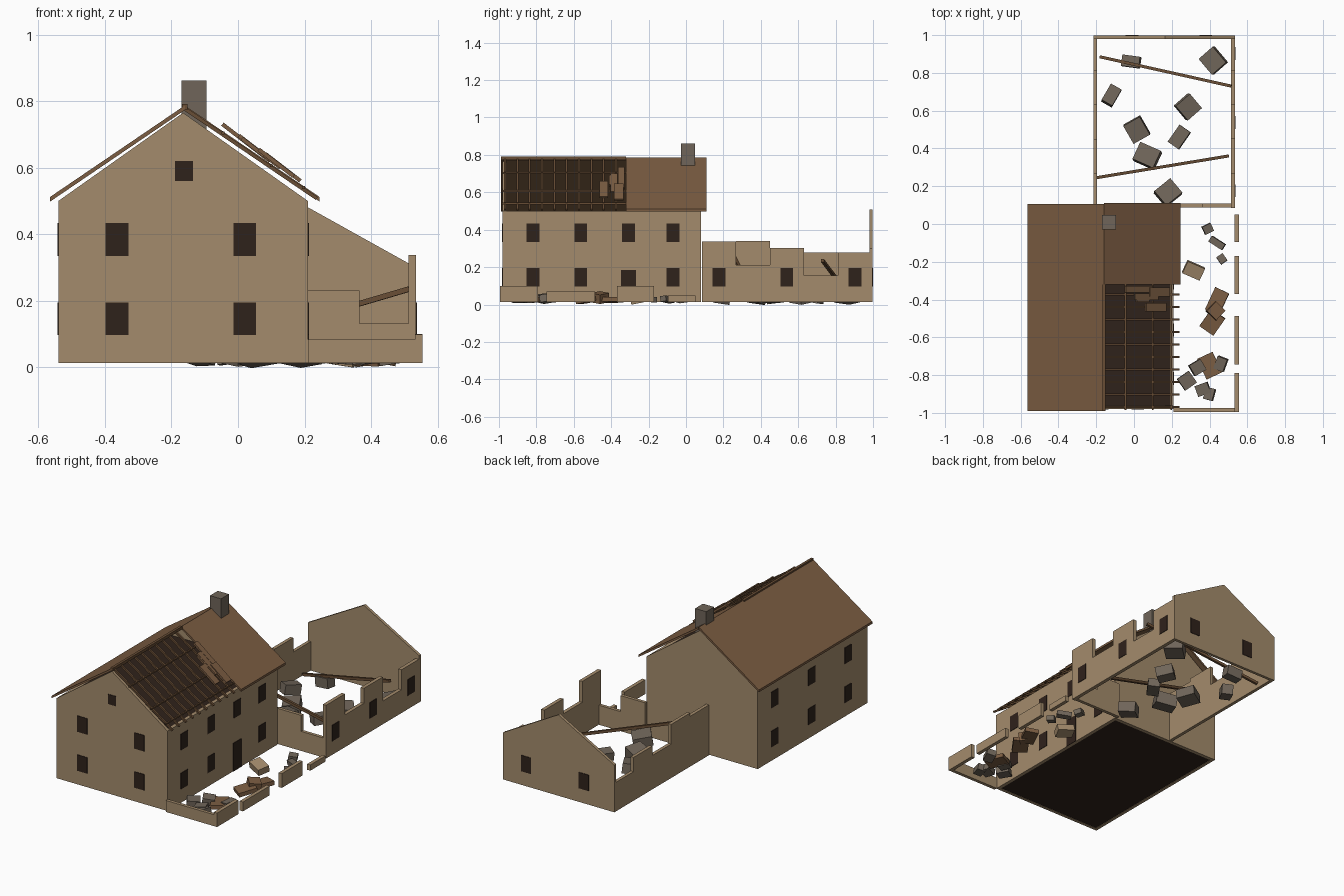
import bpy, bmesh, math, random
from mathutils import Matrix, Vector

random.seed(4)
G = 0.013          # ground level of the walls
RX, RZ = -0.16, 0.787   # ridge line
SLOPE = math.atan2(0.275, 0.405)


def material(name, rgb):
    m = bpy.data.materials.new(name)
    m.diffuse_color = (*rgb, 1)
    return m


WALL = material("plaster", (0.37, 0.26, 0.15))
ROOF = material("roof_brown", (0.20, 0.11, 0.055))
WOOD = material("timber", (0.14, 0.075, 0.035))
DARK = material("dark_opening", (0.028, 0.016, 0.011))
STONE = material("stone", (0.16, 0.13, 0.10))


def finish(name, bm, mat):
    bmesh.ops.recalc_face_normals(bm, faces=bm.faces)
    me = bpy.data.meshes.new(name)
    bm.to_mesh(me)
    bm.free()
    me.materials.append(mat)
    ob = bpy.data.objects.new(name, me)
    bpy.context.collection.objects.link(ob)
    return ob


def block(name, centre, size, mat, rot=Matrix()):
    bm = bmesh.new()
    bmesh.ops.create_cube(bm, size=1, matrix=Matrix.Translation(centre) @ rot @ Matrix.Diagonal((*size, 1)))
    return finish(name, bm, mat)


def box(name, x, y, z, mat):
    lo, hi = Vector((x[0], y[0], z[0])), Vector((x[1], y[1], z[1]))
    return block(name, (lo + hi) / 2, hi - lo, mat)


def prism(name, pts, y0, y1, mat):
    """Extrude an xz profile along y."""
    bm = bmesh.new()
    f = bm.faces.new([bm.verts.new((x, y0, z)) for x, z in pts])
    ext = bmesh.ops.extrude_face_region(bm, geom=[f])
    bmesh.ops.translate(bm, vec=(0, y1 - y0, 0), verts=[v for v in ext["geom"] if isinstance(v, bmesh.types.BMVert)])
    return finish(name, bm, mat)


def beam(name, a, b, t, mat=WOOD):
    a, b = Vector(a), Vector(b)
    rot = (b - a).to_track_quat('X', 'Z').to_matrix().to_4x4()
    return block(name, (a + b) / 2, ((b - a).length, t, t), mat, rot)


# House walls, gables and dark interior
box("house_left_wall", (-0.54, -0.52), (-0.98, 0.08), (G, 0.5), WALL)
box("house_right_wall", (0.19, 0.21), (-0.98, 0.08), (G, 0.5), WALL)
gable = [(-0.54, G), (0.21, G), (0.21, 0.5), (-0.165, 0.765), (-0.54, 0.5)]
prism("house_front_gable", gable, -0.98, -0.96, WALL)
prism("house_back_gable", gable, 0.06, 0.08, WALL)
box("dark_interior", (-0.52, 0.19), (-0.96, 0.06), (G + 0.002, 0.5), DARK)

# Roof slopes: whole on the left, broken on the right
T = 0.014


def slope_panel(name, side, y0, y1):
    ex, ez = RX + side * 0.405, RZ - 0.275
    prism(name, [(RX, RZ), (ex, ez), (ex, ez - T), (RX, RZ - T)], y0, y1, ROOF)


slope_panel("roof_left", -1, -0.99, 0.105)
slope_panel("roof_right", 1, -0.32, 0.11)
box("ridge_beam", (RX - 0.008, RX + 0.008), (-0.99, -0.32), (RZ - 0.014, RZ + 0.004), WOOD)
box("chimney", (-0.17, -0.095), (-0.028, 0.048), (0.70, 0.862), STONE)


def on_slope(x, off=0.0):
    return RZ - (x - RX) * math.tan(SLOPE) + off


# Exposed rafters and battens
for i in range(10):
    y = -0.968 + i * 0.066
    beam("rafter", (RX, y, on_slope(RX, -0.01)), (0.237, y, on_slope(0.237, -0.01)), 0.011)
for x in (-0.045, 0.1, 0.197):
    beam("batten", (x, -0.985, on_slope(x, -0.004)), (x, -0.32, on_slope(x, -0.004)), 0.009)

# Loose roof boards at the broken edge
for x0, x1, y, w in ((-0.05, 0.10, -0.345, 0.035), (0.01, 0.08, -0.39, 0.045), (0.08, 0.19, -0.36, 0.05),
                     (0.0, 0.13, -0.385, 0.035), (0.06, 0.17, -0.44, 0.045)):
    xm = (x0 + x1) / 2
    block("loose_roof_board", (xm, y, on_slope(xm, 0.014)), ((x1 - x0) / math.cos(SLOPE), w, 0.012), ROOF,
          Matrix.Rotation(SLOPE + 0.06, 4, 'Y'))


# Windows and door
def window(axis, pos, c, z0=0.097, z1=0.195, w=0.068):
    d, s = (pos - 0.003, pos + 0.003), (c - w / 2, c + w / 2)
    x, y = (d, s) if axis == 'X' else (s, d)
    box("window", x, y, (z0, z1), DARK)


for c in (-0.364, 0.02):
    window('Y', -0.98, c)
    window('Y', -0.98, c, 0.335, 0.433)
window('Y', -0.98, -0.163, 0.56, 0.62, 0.054)
for c in (-0.818, -0.562, -0.307, -0.07):
    window('X', 0.21, c, 0.335, 0.433)
    if c != -0.307:
        window('X', 0.21, c)
box("door", (0.207, 0.213), (-0.348, -0.268), (G, 0.185), DARK)
for c in (-0.79, -0.44, -0.08):
    window('X', -0.54, c)
    window('X', -0.54, c, 0.335, 0.433)
for c in (0.176, 0.538, 0.903):
    window('X', 0.535, c)
for c in (0.38, -0.01):
    window('Y', 0.998, c)

# Ruined extension: back gable and stepped broken walls
prism("ruin_back_gable", [(-0.215, G), (0.535, G), (0.535, 0.30), (0.163, 0.507), (-0.215, 0.30)], 0.98, 0.998, WALL)
steps = [0.085, 0.267, 0.45, 0.632, 0.812, 0.985]
for i, (hr, hl) in enumerate(zip((0.338, 0.21, 0.302, 0.155, 0.277), (0.32, 0.34, 0.22, 0.277, 0.19))):
    span = (steps[i], steps[i + 1])
    box("ruin_right_wall", (0.513, 0.535), span, (G, hr), WALL)
    box("ruin_left_wall", (-0.215, -0.195), span, (G, hl), WALL)
box("ruin_front_wall_high", (0.2, 0.365), (0.088, 0.108), (G, 0.23), WALL)
box("ruin_front_wall_low", (0.365, 0.52), (0.088, 0.108), (G, 0.132), WALL)
beam("fallen_beam_back", (-0.18, 0.885, 0.03), (0.515, 0.73, 0.235), 0.016)
beam("fallen_beam_front", (-0.2, 0.245, 0.28), (0.5, 0.36, 0.05), 0.016)

# Low broken yard wall
box("yard_front_wall", (0.21, 0.555), (-0.995, -0.975), (G, 0.083), WALL)
for y0, y1, h in ((-0.995, -0.79, 0.098), (-0.745, -0.487, 0.07), (-0.37, -0.17, 0.1), (-0.095, 0.05, 0.048)):
    box("yard_side_wall", (0.533, 0.555), (y0, y1), (G, h), WALL)


# Rubble: x, y, width, depth, height, turn in degrees
def rubble(name, rows, mat):
    for x, y, w, d, h, a in rows:
        tilt = Matrix.Rotation(random.uniform(-0.2, 0.2), 4, 'X') @ Matrix.Rotation(random.uniform(-0.2, 0.2), 4, 'Y')
        block(name, (x, y, h / 2 + 0.012), (w, d, h), mat, Matrix.Rotation(math.radians(a), 4, 'Z') @ tilt)


rubble("ruin_stone", [(0.42, 0.865, 0.10, 0.11, 0.06, 40), (-0.015, 0.86, 0.095, 0.06, 0.06, -8),
                      (-0.12, 0.68, 0.065, 0.10, 0.06, -30), (0.285, 0.62, 0.10, 0.10, 0.06, 40),
                      (0.015, 0.5, 0.10, 0.11, 0.06, 30), (0.24, 0.46, 0.07, 0.11, 0.05, -35),
                      (0.07, 0.36, 0.12, 0.10, 0.07, -25), (0.18, 0.165, 0.11, 0.10, 0.06, 40)], STONE)
rubble("yard_stone", [(0.39, -0.025, 0.05, 0.045, 0.03, 25), (0.44, -0.1, 0.085, 0.035, 0.03, -32),
                      (0.465, -0.185, 0.04, 0.045, 0.03, 35), (0.335, -0.76, 0.07, 0.065, 0.04, 30),
                      (0.46, -0.74, 0.055, 0.07, 0.04, -20), (0.28, -0.83, 0.075, 0.075, 0.04, 35),
                      (0.365, -0.875, 0.07, 0.06, 0.04, 20), (0.4, -0.9, 0.05, 0.065, 0.04, -15)], STONE)
rubble("yard_plaster", [(0.315, -0.245, 0.10, 0.07, 0.04, -25)], WALL)
rubble("fallen_roof_piece", [(0.44, -0.41, 0.08, 0.13, 0.025, -25), (0.415, -0.52, 0.09, 0.11, 0.025, -35),
                             (0.43, -0.46, 0.07, 0.07, 0.05, 45), (0.40, -0.75, 0.09, 0.12, 0.025, 25)], ROOF)
